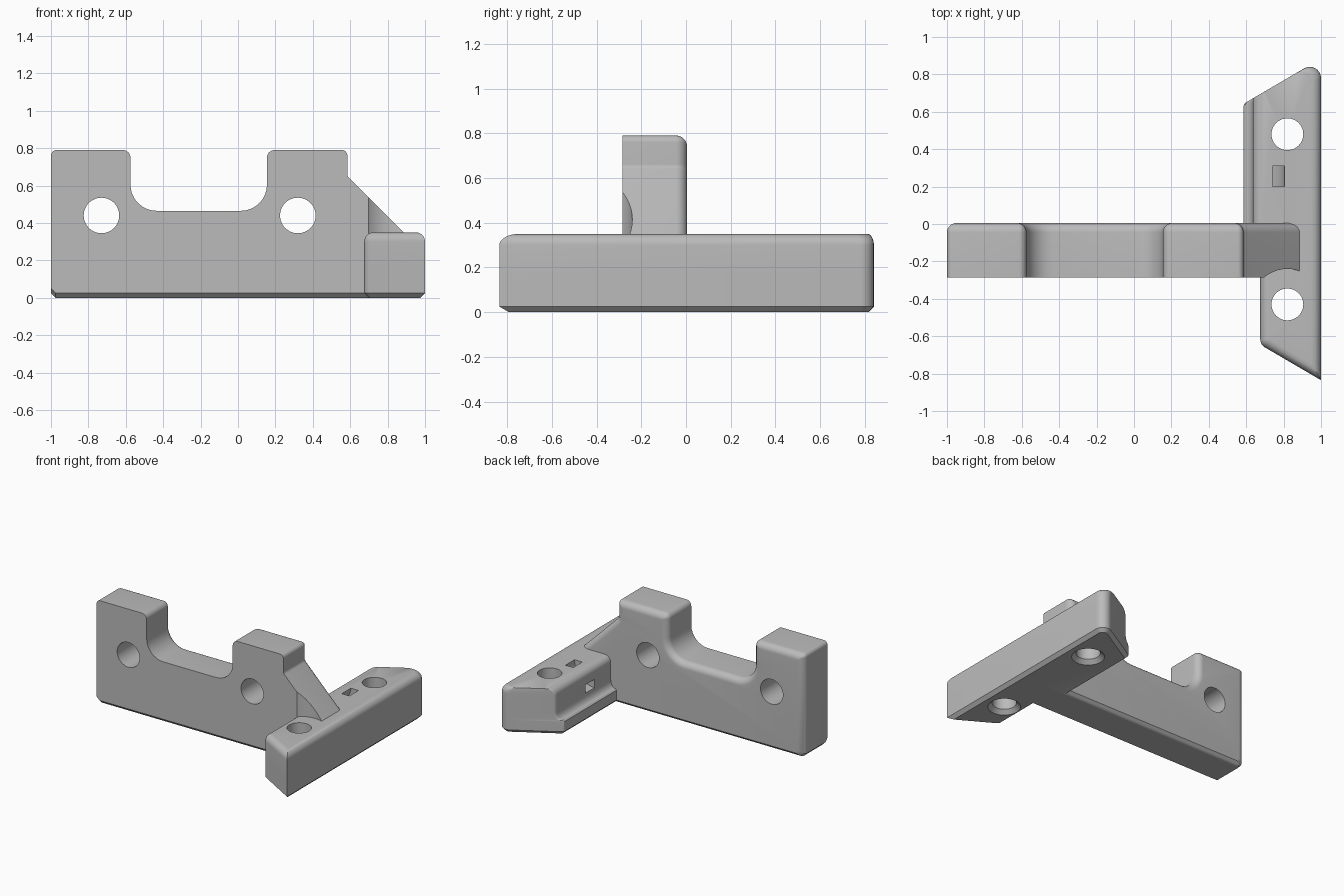
import bpy, bmesh, math
from mathutils import Vector, Matrix

if "Cube" in bpy.data.objects:
    bpy.data.objects.remove(bpy.data.objects["Cube"])

grey = bpy.data.materials.new("plain_grey")
grey.diffuse_color = (0.5, 0.5, 0.5, 1)
grey.use_nodes = True
grey.node_tree.nodes["Principled BSDF"].inputs["Base Color"].default_value = grey.diffuse_color


def outline(corners, offsets, steps=8):
    """Counter-clockwise (u, v, radius) corners, each edge moved inward by its offset."""
    n = len(corners)
    P = [Vector(c[:2]) for c in corners]
    D = [(P[(i + 1) % n] - P[i]).normalized() for i in range(n)]
    N = [Vector((-d.y, d.x)) for d in D]
    out = []
    for i in range(n):
        a, b = D[i - 1], D[i]
        oa, ob = offsets[i - 1], offsets[i]
        turn = math.atan2(a.x * b.y - a.y * b.x, a.dot(b))
        # corner of the two moved edges
        q0, q1 = P[i] + N[i - 1] * oa, P[i] + N[i] * ob
        w = q1 - q0
        p = q0 + a * ((w.x * b.y - w.y * b.x) / (a.x * b.y - a.y * b.x))
        r = corners[i][2]
        if r == 0:
            out.append(p)
            continue
        s = 1 if turn > 0 else -1
        r = max(0.002, r - s * min(oa, ob))
        c = p - a * r * math.tan(abs(turn) / 2) + N[i - 1] * r * s
        arm = -N[i - 1] * r * s
        for k in range(steps + 1):
            out.append(c + Matrix.Rotation(turn * k / steps, 2) @ arm)
    return out


def loft(name, layers, place):
    """Skin a stack of (outline, height) layers into a closed solid."""
    bm = bmesh.new()
    rings = [[bm.verts.new(place(p.x, p.y, h)) for p in pts] for pts, h in layers]
    n = len(rings[0])
    for lo, hi in zip(rings, rings[1:]):
        for i in range(n):
            j = (i + 1) % n
            bm.faces.new((lo[i], lo[j], hi[j], hi[i]))
    bm.faces.new(rings[0][::-1])
    bm.faces.new(rings[-1])
    bmesh.ops.recalc_face_normals(bm, faces=bm.faces)
    me = bpy.data.meshes.new(name)
    bm.to_mesh(me)
    bm.free()
    ob = bpy.data.objects.new(name, me)
    me.materials.append(grey)
    bpy.context.collection.objects.link(ob)
    return ob


def circle(u, v, r, n=48):
    return [Vector((u + r * math.cos(2 * math.pi * k / n),
                    v + r * math.sin(2 * math.pi * k / n))) for k in range(n)]


def combine(ob, other, op):
    """Apply a boolean and remove the second object."""
    m = ob.modifiers.new(op.lower(), 'BOOLEAN')
    m.operation, m.object, m.solver = op, other, 'EXACT'
    bpy.context.view_layer.objects.active = ob
    bpy.ops.object.modifier_apply(modifier=m.name)
    bpy.data.objects.remove(other)


along_y = lambda u, v, h: (u, h, v)
along_z = lambda u, v, h: (u, v, h)

# Upright plate with two lugs, a rounded notch and a sloped gusset
plate_shape = [(-.975, 0, 0), (.8, 0, 0), (.9, .1, 0), (.9, .335, 0),
               (.585, .65, .03), (.585, .79, .03), (.155, .79, .04), (.155, .465, .14),
               (-.575, .465, .14), (-.575, .79, .04), (-1, .79, .03), (-1, .025, 0)]


def plate_layer(y, d, b):
    return outline(plate_shape, [b, 0, 0] + [d] * 8 + [(d + b) / math.sqrt(2)]), y


layers = [plate_layer(-.285, 0, .025), plate_layer(-.26, 0, 0)]
for k in range(9):
    a = math.pi / 2 * k / 8
    y = -.045 + .05 * math.sin(a)
    layers.append(plate_layer(y, .05 * (1 - math.cos(a)), max(0, y + .02)))
bracket = loft("bracket", layers, along_y)

# Bolt holes through the plate, and screw head clearance in the gusset
for x in (-.73, .32):
    hole = circle(x, .44, .095)
    combine(bracket, loft("hole", [(hole, -.5), (hole, .3)], along_y), 'DIFFERENCE')
relief = circle(.82, -.43, .19)
combine(bracket, loft("relief", [(relief, .3), (relief, 1)], along_z), 'DIFFERENCE')

# Cross bar: plan outline with rounded top edges and a stepped rear flank
bar_shape = [(.675, -.645, .05), (1, -.835, 0), (1, .885, .06),
             (.585, .642, .03), (.585, -.1, 0), (.675, -.1, 0)]


def bar_layer(z, fillet, step, chamfer=0):
    f = fillet + chamfer
    return outline(bar_shape, [f, f, chamfer, step + f, 0, f]), z


layers = [bar_layer(0, 0, 0, .025), bar_layer(.025, 0, 0), bar_layer(.1, 0, 0)]
for k in range(7):
    a = math.pi / 2 * k / 6
    layers.append(bar_layer(.11 + .06 * (1 - math.cos(a)), 0, .01 + .04 * math.sin(a)))
for k in range(9):
    a = math.pi / 2 * k / 8
    layers.append(bar_layer(.3 + .05 * math.sin(a), .05 * (1 - math.cos(a)), .05))
bar = loft("cross_bar", layers, along_z)

# Screw holes with a small flare at the underside
for y in (-.43, .48):
    wide, narrow = circle(.82, y, .14), circle(.82, y, .085)
    combine(bar, loft("screw_hole", [(wide, -.025), (narrow, .03), (narrow, .5)], along_z),
            'DIFFERENCE')

# Curved tie channel from the top face to the rear flank
arc = [Vector((.635 + r * math.cos(a), .35 + r * math.sin(a)))
       for r, sweep in ((.17, range(13)), (.105, range(12, -1, -1)))
       for a in [math.radians(-105 + 10 * k) for k in sweep]]
combine(bar, loft("tie_channel", [(arc, .2), (arc, .31)], along_y), 'DIFFERENCE')

# Join into a single solid and smooth the rounded surfaces
combine(bracket, bar, 'UNION')
bpy.ops.object.select_all(action='DESELECT')
bracket.select_set(True)
bpy.context.view_layer.objects.active = bracket
bpy.ops.object.shade_smooth_by_angle(angle=math.radians(30))
